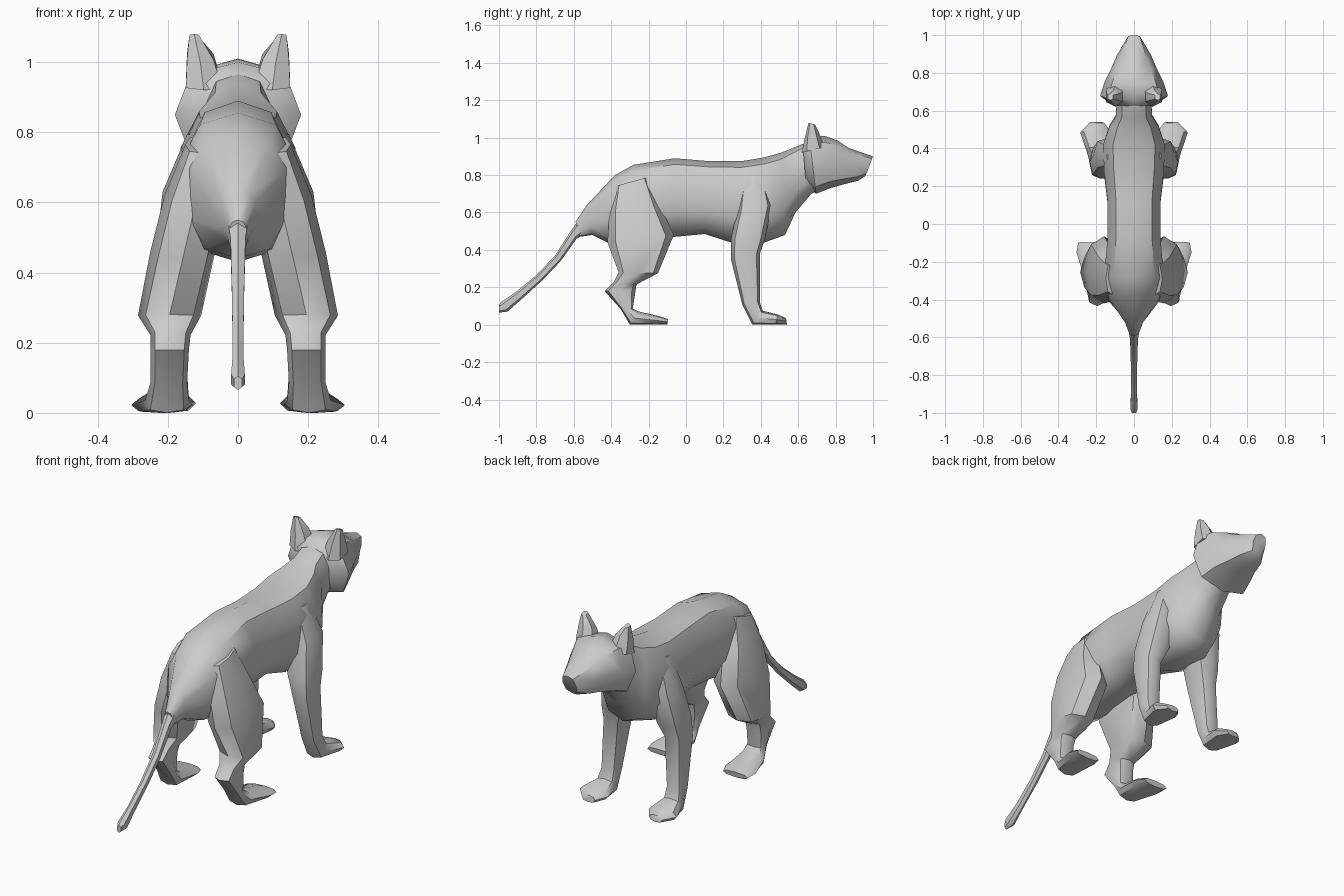
import bpy, bmesh, math
from mathutils import Vector


def loft(name, sections, sides=8, square=0.8, mirror=False, angle=45):
    """Skin rings; each section is (front/top yz, back/bottom yz, x_min, x_max)."""
    bm = bmesh.new()
    rings = []
    for p, q, x0, x1 in sections:
        mid = Vector(((x0 + x1) / 2, (p[0] + q[0]) / 2, (p[1] + q[1]) / 2))
        up = Vector((0, (p[0] - q[0]) / 2, (p[1] - q[1]) / 2))
        ring = []
        for i in range(sides):
            a = 2 * math.pi * i / sides
            c, s = math.cos(a), math.sin(a)
            c = math.copysign(abs(c) ** square, c)
            s = math.copysign(abs(s) ** square, s)
            ring.append(bm.verts.new(mid + up * c + Vector(((x1 - x0) / 2 * s, 0, 0))))
        rings.append(ring)
    for a, b in zip(rings, rings[1:]):
        for i in range(sides):
            j = (i + 1) % sides
            bm.faces.new((a[i], a[j], b[j], b[i]))
    bm.faces.new(rings[0])
    bm.faces.new(rings[-1])
    bmesh.ops.recalc_face_normals(bm, faces=bm.faces)
    me = bpy.data.meshes.new(name)
    bm.to_mesh(me)
    bm.free()
    ob = bpy.data.objects.new(name, me)
    bpy.context.collection.objects.link(ob)
    bpy.ops.object.select_all(action='DESELECT')
    ob.select_set(True)
    bpy.context.view_layer.objects.active = ob
    bpy.ops.object.shade_smooth_by_angle(angle=math.radians(angle))
    if mirror:
        mod = ob.modifiers.new("mirror", 'MIRROR')
        mod.use_clip = False
    return ob


def centred(rows):
    return [(p, q, -w, w) for p, q, w in rows]


# Torso and neck, rump to throat
loft("body", centred([
    ((-0.59, 0.55), (-0.57, 0.47), 0.025),
    ((-0.53, 0.64), (-0.50, 0.48), 0.05),
    ((-0.38, 0.80), (-0.42, 0.44), 0.14),
    ((-0.28, 0.855), (-0.30, 0.43), 0.165),
    ((-0.06, 0.89), (-0.06, 0.47), 0.145),
    ((0.12, 0.875), (0.10, 0.485), 0.145),
    ((0.30, 0.875), (0.24, 0.44), 0.165),
    ((0.42, 0.895), (0.42, 0.44), 0.17),
    ((0.51, 0.92), (0.53, 0.48), 0.135),
    ((0.56, 0.94), (0.585, 0.60), 0.10),
    ((0.62, 0.965), (0.67, 0.70), 0.095),
    ((0.70, 0.98), (0.73, 0.73), 0.09),
]), sides=10)

# Head with wide cheeks and a wedge muzzle
loft("head", centred([
    ((0.625, 0.965), (0.64, 0.76), 0.12),
    ((0.66, 1.00), (0.695, 0.70), 0.18),
    ((0.74, 1.01), (0.77, 0.73), 0.155),
    ((0.81, 0.985), (0.84, 0.75), 0.12),
    ((0.87, 0.945), (0.92, 0.77), 0.09),
    ((1.00, 0.90), (0.96, 0.795), 0.04),
]), sides=8)

# Ears
loft("ear", [
    ((0.74, 0.95), (0.62, 0.92), 0.04, 0.155),
    ((0.71, 1.03), (0.635, 1.00), 0.065, 0.15),
    ((0.69, 1.07), (0.655, 1.08), 0.11, 0.14),
], sides=6, mirror=True)

# Tail
loft("tail", centred([
    ((-0.53, 0.62), (-0.53, 0.49), 0.04),
    ((-0.61, 0.51), (-0.585, 0.46), 0.024),
    ((-0.70, 0.37), (-0.67, 0.34), 0.02),
    ((-0.80, 0.265), (-0.77, 0.235), 0.018),
    ((-0.91, 0.175), (-0.88, 0.135), 0.017),
    ((-0.99, 0.12), (-0.955, 0.07), 0.022),
    ((-1.00, 0.105), (-1.00, 0.065), 0.012),
]), sides=6)

# Hind legs: thigh, hock and paw
loft("hind_leg", [
    ((-0.20, 0.79), (-0.38, 0.74), 0.05, 0.15),
    ((-0.14, 0.64), (-0.41, 0.60), 0.03, 0.21),
    ((-0.065, 0.48), (-0.42, 0.44), 0.065, 0.25),
    ((-0.15, 0.275), (-0.36, 0.28), 0.105, 0.285),
    ((-0.265, 0.215), (-0.385, 0.23), 0.135, 0.25),
    ((-0.27, 0.18), (-0.435, 0.18), 0.14, 0.25),
    ((-0.285, 0.085), (-0.35, 0.085), 0.145, 0.25),
    ((-0.25, 0.07), (-0.30, 0.0), 0.14, 0.265),
    ((-0.14, 0.045), (-0.16, 0.0), 0.13, 0.305),
    ((-0.095, 0.03), (-0.10, 0.0), 0.15, 0.295),
], mirror=True)

# Front legs: shoulder, forearm and paw
loft("front_leg", [
    ((0.42, 0.80), (0.30, 0.79), 0.03, 0.145),
    ((0.46, 0.64), (0.275, 0.62), 0.04, 0.215),
    ((0.42, 0.45), (0.24, 0.46), 0.09, 0.235),
    ((0.395, 0.38), (0.24, 0.35), 0.125, 0.235),
    ((0.395, 0.12), (0.30, 0.11), 0.145, 0.24),
    ((0.41, 0.075), (0.355, 0.0), 0.14, 0.25),
    ((0.49, 0.055), (0.48, 0.0), 0.12, 0.285),
    ((0.535, 0.035), (0.54, 0.0), 0.16, 0.235),
], mirror=True)
